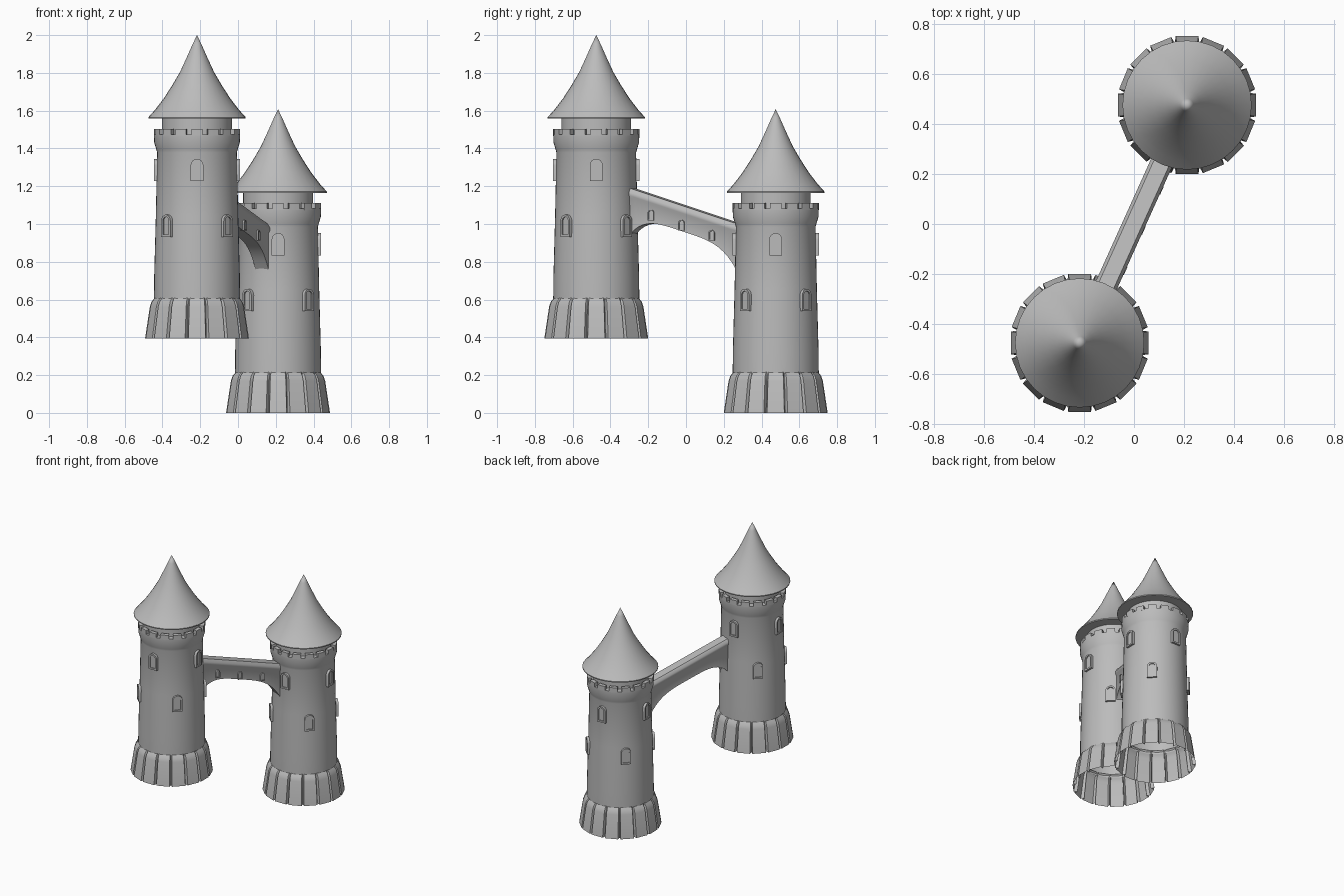
import bpy, bmesh, math
from mathutils import Matrix, Vector

if "Cube" in bpy.data.objects:
    bpy.data.objects.remove(bpy.data.objects["Cube"])

stone = bpy.data.materials.new("grey stone")
stone.diffuse_color = (0.5, 0.5, 0.5, 1)
stone.use_nodes = True
stone.node_tree.nodes["Principled BSDF"].inputs["Base Color"].default_value = stone.diffuse_color


def finish(bm, name, smooth=35, normals=True):
    if normals:
        bmesh.ops.recalc_face_normals(bm, faces=bm.faces[:])
    me = bpy.data.meshes.new(name)
    bm.to_mesh(me)
    bm.free()
    ob = bpy.data.objects.new(name, me)
    bpy.context.collection.objects.link(ob)
    me.materials.append(stone)
    bpy.ops.object.select_all(action='DESELECT')
    ob.select_set(True)
    bpy.context.view_layer.objects.active = ob
    bpy.ops.object.shade_smooth_by_angle(angle=math.radians(smooth))
    return ob


def loft(bm, rings, closed=True):
    rows = [[bm.verts.new(p) for p in r] for r in rings]
    n = len(rows[0])
    for a, b in zip(rows, rows[1:]):
        for i in range(n if closed else n - 1):
            j = (i + 1) % n
            bm.faces.new((a[i], a[j], b[j], b[i]))
    return rows


def polar(c, r, a, z):
    return Vector((c[0] + r * math.cos(a), c[1] + r * math.sin(a), c[2] + z))


def lathe(name, c, profile, n=48, smooth=35):
    bm = bmesh.new()
    loft(bm, [[polar(c, r, 2 * math.pi * i / n, z) for i in range(n)] for r, z in profile])
    bmesh.ops.remove_doubles(bm, verts=bm.verts[:], dist=1e-5)
    return finish(bm, name, smooth)


def arched_window(name, matrix, w, h, depth, rim):
    # arched frame standing off the wall with a slightly sunken pane
    def outline(hw, top, bottom, y):
        s = top - hw
        pts = [(hw, y, bottom)]
        pts += [(hw * math.cos(math.pi * k / 8), y, s + hw * math.sin(math.pi * k / 8)) for k in range(9)]
        return pts + [(-hw, y, bottom)]
    bm = bmesh.new()
    rows = loft(bm, [outline(w / 2, h / 2, -h / 2, depth * 1.2),
                     outline(w / 2, h / 2, -h / 2, -depth),
                     outline(w / 2 - rim, h / 2 - rim, -h / 2 + rim, -depth),
                     outline(w / 2 - rim, h / 2 - rim, -h / 2 + rim, -depth * 0.45)])
    bm.faces.new(rows[-1])
    bm.faces.new(rows[0])
    bm.transform(matrix)
    return finish(bm, name)


def tower(tag, c):
    # shaft, corbelled collar, walkway and neck
    lathe(tag + "_shaft", c, [(0.228, 0.2), (0.227, 0.32), (0.218, 0.65), (0.211, 0.985),
                              (0.215, 1.0), (0.227, 1.04), (0.228, 1.082),
                              (0.185, 1.082), (0.185, 1.17)])
    # concave pointed roof with flat underside
    lathe(tag + "_roof", c, [(0.0, 1.165), (0.258, 1.165), (0.258, 1.172), (0.222, 1.212),
                             (0.176, 1.272), (0.132, 1.34), (0.09, 1.412),
                             (0.054, 1.49), (0.026, 1.553), (0.0, 1.608)], 32)
    # flared foot: sixteen slabs with grooves between, open below
    bm = bmesh.new()
    levels = [(0.279, 0.255, 0.0), (0.253, 0.235, 0.17), (0.244, 0.23, 0.196), (0.222, 0.222, 0.222)]
    rings = []
    for ro, ri, z in levels:
        ring = []
        for k in range(16):
            a = math.pi * k / 8
            for off, r in ((-11, ri), (-9.4, ro), (9.4, ro), (11, ri)):
                ring.append(polar(c, r, a + math.radians(off), z))
        rings.append(ring)
    loft(bm, rings)
    finish(bm, tag + "_foot", 30)
    # merlons
    bm = bmesh.new()
    for k in range(16):
        a = math.pi * k / 8
        rows = loft(bm, [[polar(c, r, a + math.radians(o), z) for r, z in
                          ((0.2, 1.075), (0.228, 1.075), (0.228, 1.11), (0.2, 1.11))]
                         for o in (-7.5, 0, 7.5)])
        bm.faces.new(rows[0])
        bm.faces.new(rows[-1])
    finish(bm, tag + "_merlons")
    # windows: upper four on the axes, lower four on the diagonals
    for k in range(8):
        z, r = ((0.893, 0.214), (0.598, 0.220))[k % 2]
        m = Matrix.Translation((c[0], c[1], c[2] + z)) @ Matrix.Rotation(k * math.pi / 4, 4, 'Z') \
            @ Matrix.Translation((0, -r, 0))
        arched_window(f"{tag}_window_{k}", m, 0.068, 0.118, 0.014, 0.012)


A = Vector((-0.217, -0.475, 0.393))
B = Vector((0.212, 0.475, 0.0))
tower("high_tower", A)
tower("low_tower", B)

# sloping arched bridge between the towers
d = Vector((B.x - A.x, B.y - A.y, 0)).normalized()
side = Vector((d.y, -d.x, 0))
half = 0.31


def deck(s):
    # point on the top of the bridge at distance s from its middle
    return Vector((d.x * s, d.y * s, 1.095 - 0.333 * d.y * s))


bm = bmesh.new()
rings = []
for i in range(25):
    t = -1 + i / 12
    p = deck(t * half)
    low = -(0.135 + 0.11 * abs(t) ** 4)
    section = [(-0.032, 0), (0.032, 0), (0.045, -0.02), (0.045, -0.038), (0.038, -0.05),
               (0.038, low), (-0.038, low), (-0.038, -0.05), (-0.045, -0.038), (-0.045, -0.02)]
    rings.append([p + side * u + Vector((0, 0, v)) for u, v in section])
rows = loft(bm, rings)
bm.faces.new(rows[0])
bm.faces.new(rows[-1])
finish(bm, "bridge")

# three small windows on one side of the bridge
yaw = math.atan2(side.y, side.x) + math.pi / 2
for k, s in enumerate((-0.185, -0.008, 0.168)):
    p = deck(s) + side * 0.038 + Vector((0, 0, -0.104))
    arched_window(f"bridge_window_{k}", Matrix.Translation(p) @ Matrix.Rotation(yaw, 4, 'Z'),
                  0.034, 0.056, 0.009, 0.006)
